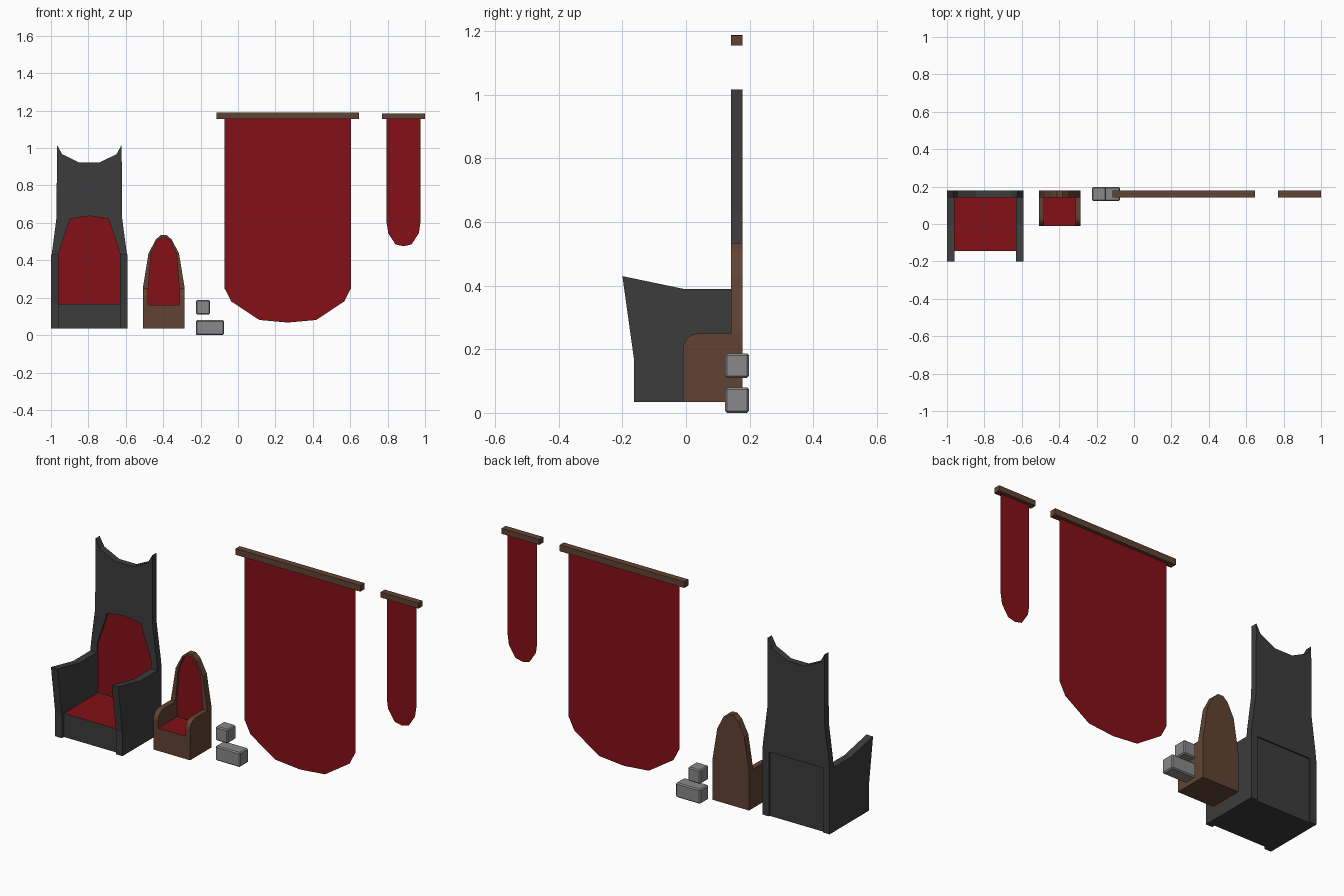
import bpy, bmesh
from math import sin, cos, pi
from mathutils import Vector

if "Cube" in bpy.data.objects:
    bpy.data.objects.remove(bpy.data.objects["Cube"])


def material(name, rgb):
    m = bpy.data.materials.new(name)
    m.diffuse_color = (*rgb, 1)
    m.use_nodes = True
    m.node_tree.nodes["Principled BSDF"].inputs["Base Color"].default_value = m.diffuse_color
    return m


RED = material("red_cloth", (0.23, 0.005, 0.008))
DARK = material("dark_stone", (0.045, 0.045, 0.047))
WOOD = material("brown_wood", (0.12, 0.055, 0.033))
STONE = material("grey_stone", (0.25, 0.25, 0.25))


def add(name, bm, *mats):
    bmesh.ops.recalc_face_normals(bm, faces=bm.faces)
    me = bpy.data.meshes.new(name)
    bm.to_mesh(me)
    bm.free()
    ob = bpy.data.objects.new(name, me)
    bpy.context.collection.objects.link(ob)
    for m in mats:
        me.materials.append(m)
    return ob


def prism(name, points, direction, *mats):
    """Extrude a flat outline of 3D points along a direction."""
    bm = bmesh.new()
    face = bm.faces.new([bm.verts.new(p) for p in points])
    geom = bmesh.ops.extrude_face_region(bm, geom=[face])["geom"]
    verts = [v for v in geom if isinstance(v, bmesh.types.BMVert)]
    bmesh.ops.translate(bm, verts=verts, vec=Vector(direction))
    return add(name, bm, *mats)


def mirrored(half, cx, y):
    """Right half outline (x, z) from bottom to top, mirrored about cx."""
    left = [(-x, z) for x, z in reversed(half) if x > 1e-6]
    return [(cx + x, y, z) for x, z in half + left]


def slab(name, half, cx, y0, y1, *mats):
    return prism(name, mirrored(half, cx, y0), (0, y1 - y0, 0), *mats)


def box(name, x0, x1, y0, y1, z0, z1, *mats, bevel=0):
    ob = prism(name, [(x0, y0, z0), (x1, y0, z0), (x1, y1, z0), (x0, y1, z0)],
               (0, 0, z1 - z0), *mats)
    if bevel:
        mod = ob.modifiers.new("bevel", "BEVEL")
        mod.width, mod.segments = bevel, 1
    return ob


def cut(ob, cutter):
    mod = ob.modifiers.new("recess", "BOOLEAN")
    mod.operation, mod.solver, mod.object = "DIFFERENCE", "EXACT", cutter
    cutter.hide_render = True
    bpy.context.view_layer.objects.active = ob
    bpy.ops.object.modifier_apply(modifier=mod.name)
    bpy.data.objects.remove(cutter)


def seat_base(name, cx, half, y0, y1, z0, z1, body):
    ob = box(name, cx - half, cx + half, y0, y1, z0, z1, body, RED)
    for p in ob.data.polygons:       # upholstered top
        if p.normal.z > 0.9:
            p.material_index = 1


def arms(name, cx, inner, outer, profile, mat):
    for side, s in (("left", -1), ("right", 1)):
        prism(f"{name}_{side}", [(cx + s * inner, y, z) for y, z in profile],
              (s * (outer - inner), 0, 0), mat)


YF, YB, Z0 = 0.142, 0.178, 0.035   # backrest front, back and floor level

# Large throne
cx = -0.795
back = slab("large_throne_back",
            [(0.205, Z0), (0.205, 0.39), (0.2, 0.44), (0.175, 0.63), (0.173, 1.017),
             (0.145, 0.967), (0.053, 0.922)], cx, YF, YB, DARK)
pad = [(0.165, 0.165), (0.165, 0.435), (0.103, 0.622), (0, 0.637)]
cut(back, slab("front_recess", pad, cx, 0.1, YF + 0.012))
cut(back, slab("rear_recess", [(0.165, 0.0), (0.165, 0.39)], cx, YB - 0.008, 0.25))
slab("large_throne_back_cushion", pad, cx, YF + 0.011, YF + 0.018, RED)
seat_base("large_throne_seat", cx, 0.166, -0.145, YF + 0.015, Z0, 0.165, DARK)
arms("large_throne_arm", cx, 0.165, 0.205,
     [(-0.163, Z0), (-0.163, 0.165), (-0.2, 0.43), (-0.008, 0.39), (YF, 0.39), (YF, Z0)], DARK)

# Small throne
cx = -0.397
back = slab("small_throne_back",
            [(0.112, Z0), (0.112, 0.25), (0.082, 0.435), (0.043, 0.511), (0.016, 0.534)],
            cx, YF, YB, WOOD)
pad = [(0.083, 0.16), (0.083, 0.25), (0.068, 0.435), (0.036, 0.503), (0.014, 0.52)]
cut(back, slab("front_recess", pad, cx, 0.1, YF + 0.014))
slab("small_throne_back_cushion", pad, cx, YF + 0.013, YF + 0.02, RED)
seat_base("small_throne_seat", cx, 0.084, -0.01, YF + 0.015, Z0, 0.16, WOOD)
curve = [(0.04 - 0.05 * cos(a), 0.2 + 0.05 * sin(a)) for a in (i * pi / 10 for i in range(6))]
arms("small_throne_arm", cx, 0.083, 0.112, [(-0.01, Z0)] + curve + [(YF, 0.25), (YF, Z0)], WOOD)

# Stone blocks
box("stone_cube", -0.225, -0.15, 0.123, 0.198, 0.11, 0.187, STONE, bevel=0.006)
box("stone_brick", -0.225, -0.075, 0.123, 0.198, 0.0, 0.08, STONE, bevel=0.006)


# Hanging banners: a square rod and a single sheet of cloth
def banner(name, cx, rod_half, z0, z1, half):
    box(name + "_rod", cx - rod_half, cx + rod_half, YF, YB, z0, z1, WOOD)
    bm = bmesh.new()
    bm.faces.new([bm.verts.new(p) for p in mirrored(half, cx, 0.16)])
    add(name + "_cloth", bm, RED)


banner("large_banner", 0.266, 0.38, 1.155, 1.189,
       [(0, 0.067), (0.152, 0.081), (0.302, 0.18), (0.338, 0.25), (0.338, 1.16)])
banner("small_banner", 0.885, 0.115, 1.156, 1.186,
       [(0, 0.475), (0.043, 0.485), (0.082, 0.545), (0.09, 0.6), (0.09, 1.16)])
